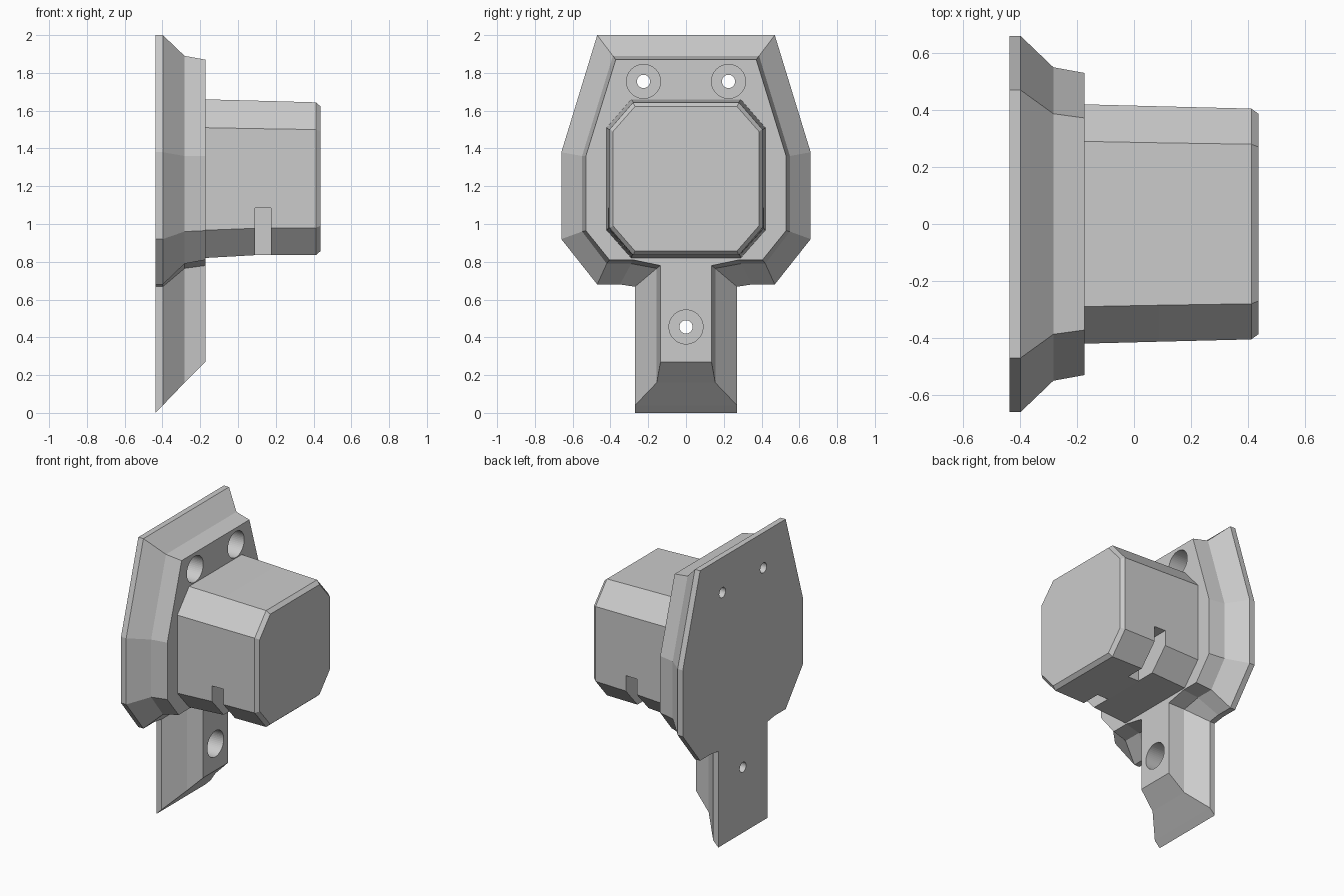
import bpy, bmesh, math
from mathutils import Matrix

if "Cube" in bpy.data.objects:
    bpy.data.objects.remove(bpy.data.objects["Cube"])

grey = bpy.data.materials.new("mid grey")
grey.use_nodes = True
GREY = (0.6, 0.6, 0.6, 1)
grey.diffuse_color = GREY
grey.node_tree.nodes["Principled BSDF"].inputs["Base Color"].default_value = GREY


def finish(bm, name, cutter=False):
    bmesh.ops.recalc_face_normals(bm, faces=bm.faces)
    mesh = bpy.data.meshes.new(name)
    bm.to_mesh(mesh)
    bm.free()
    mesh.materials.append(grey)
    obj = bpy.data.objects.new(name, mesh)
    bpy.context.collection.objects.link(obj)
    if cutter:
        obj.hide_render = True
        obj.hide_set(True)
        obj.display_type = 'WIRE'
    return obj


def loft(name, sections):
    """Skin mirrored half outlines (y, z), each placed at its own x."""
    bm = bmesh.new()
    rings = []
    for x, half in sections:
        full = half + [(-y, z) for y, z in reversed(half)]
        rings.append([bm.verts.new((x, y, z)) for y, z in full])
    n = len(rings[0])
    for a, b in zip(rings, rings[1:]):
        for i in range(n):
            j = (i + 1) % n
            bm.faces.new((a[i], a[j], b[j], b[i]))
    bm.faces.new(rings[0])
    bm.faces.new(rings[-1])
    return finish(bm, name)


def cut(target, cutter):
    mod = target.modifiers.new(cutter.name, 'BOOLEAN')
    mod.operation = 'DIFFERENCE'
    mod.solver = 'EXACT'
    mod.object = cutter


def octagon(hw, cy, bottom, low, high, top):
    return [(cy, top), (hw, high), (hw, low), (cy, bottom)]


# Mounting plate: wide shield with a neck whose foot is sliced at an angle
BACK = -0.4375
rim = [(0.47, 2.0), (0.66, 1.38), (0.66, 0.92), (0.47, 0.68), (0.35, 0.68), (0.27, 0.668)]
step = [(0.387, 1.89), (0.55, 1.36), (0.55, 0.96), (0.42, 0.79), (0.29, 0.79), (0.155, 0.765)]
face = [(0.372, 1.87), (0.53, 1.36), (0.53, 0.965), (0.405, 0.81), (0.28, 0.81), (0.135, 0.78)]
plate = loft("mounting_plate", [
    (x, half + [(half[-1][0], foot)])
    for x, half, foot in ((BACK, rim, 0), (-0.398, rim, 0.04),
                          (-0.283, step, 0.16), (-0.173, face, 0.27))])

# Housing: tapered eight-sided box with a bevelled front
housing = loft("housing", [
    (-0.176, octagon(0.42, 0.29, 0.82, 0.967, 1.51, 1.66)),
    (0.09, octagon(0.413, 0.285, 0.835, 0.977, 1.505, 1.653)),
    (0.412, octagon(0.405, 0.28, 0.835, 0.98, 1.5, 1.644)),
    (0.4375, octagon(0.386, 0.27, 0.857, 0.99, 1.49, 1.622))])

# Counterbored screw holes
for label, y, z in (("left", 0.225, 1.755), ("right", -0.225, 1.755), ("lower", 0, 0.455)):
    for kind, radius, x0 in (("screw_hole", 0.035, -0.5), ("counterbore", 0.09, -0.37)):
        bm = bmesh.new()
        length = 0.1 - x0
        bmesh.ops.create_cone(
            bm, cap_ends=True, segments=48, radius1=radius, radius2=radius, depth=length,
            matrix=Matrix.Translation((x0 + length / 2, y, z))
            @ Matrix.Rotation(math.pi / 2, 4, 'Y'))
        cut(plate, finish(bm, f"{label}_{kind}_cutter", True))

# Side slots through the lower corners of the housing
for label, side in (("left", 1), ("right", -1)):
    bm = bmesh.new()
    bmesh.ops.create_cube(
        bm, size=1, matrix=Matrix.Translation((0.132, side * 0.35, 0.9425))
        @ Matrix.Diagonal((0.085, 0.4, 0.285, 1)))
    cut(housing, finish(bm, f"{label}_slot_cutter", True))
